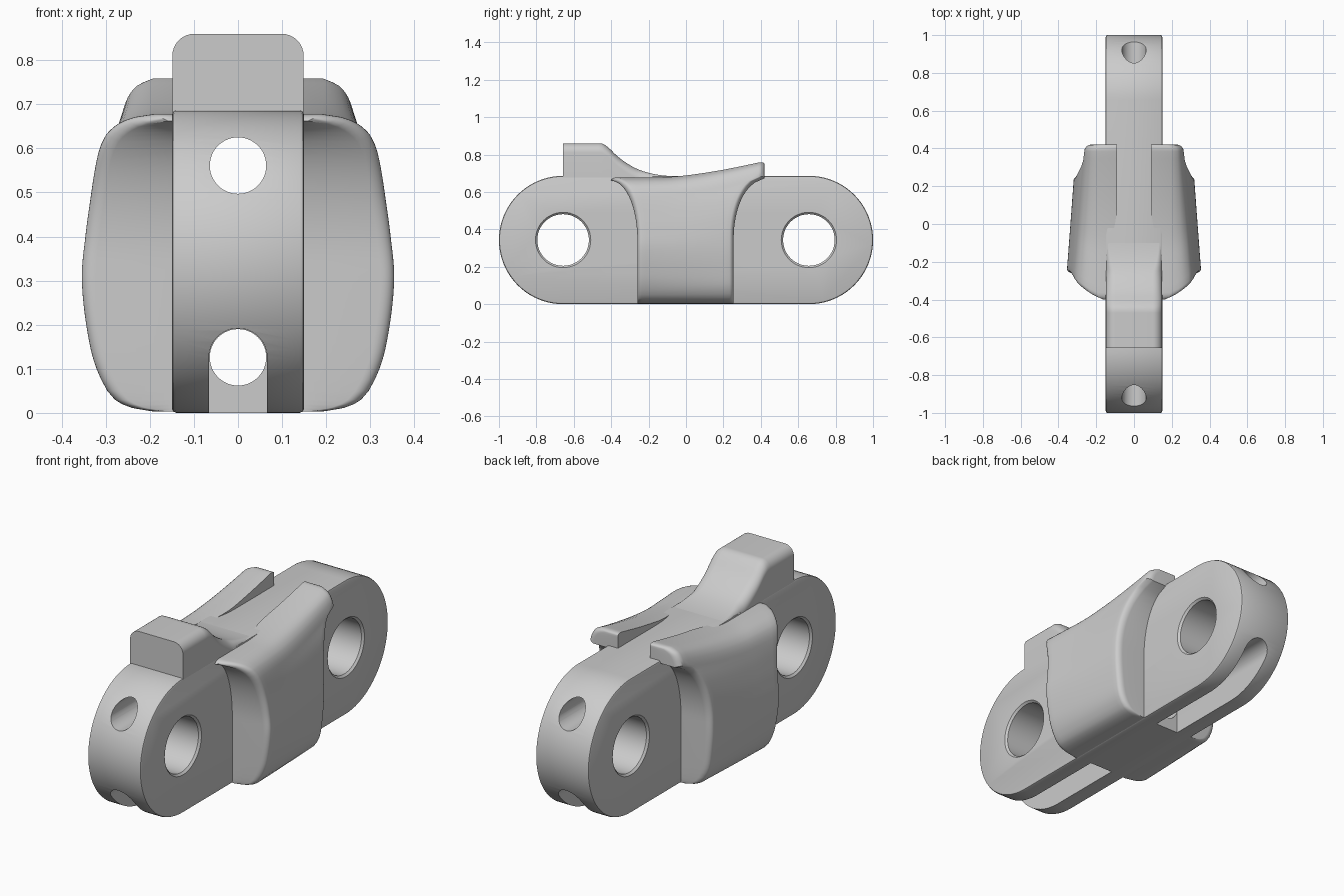
import bpy, bmesh
from math import sin, cos, pi, sqrt, radians

if "Cube" in bpy.data.objects:
    bpy.data.objects.remove(bpy.data.objects["Cube"])

GREY = (0.6, 0.6, 0.6, 1)
steel = bpy.data.materials.new("plain grey")
steel.use_nodes = True
steel.diffuse_color = GREY
steel.node_tree.nodes["Principled BSDF"].inputs["Base Color"].default_value = GREY

HALF, RAD, END = 0.15, 0.343, 0.657   # plate half width, end radius, end centre


def loft(name, rings, strip_caps=False):
    """Skin equal-length closed rings and close both ends."""
    bm = bmesh.new()
    rows = [[bm.verts.new(p) for p in ring] for ring in rings]
    n = len(rows[0])
    for a, b in zip(rows, rows[1:]):
        for i in range(n):
            j = (i + 1) % n
            bm.faces.new((a[i], a[j], b[j], b[i]))
    for row in (rows[0], rows[-1]):
        if strip_caps:
            for i in range(n // 2 - 1):
                bm.faces.new((row[i], row[i + 1], row[n - 2 - i], row[n - 1 - i]))
        else:
            bm.faces.new(row)
    bmesh.ops.recalc_face_normals(bm, faces=bm.faces[:])
    mesh = bpy.data.meshes.new(name)
    bm.to_mesh(mesh)
    bm.free()
    mesh.materials.append(steel)
    obj = bpy.data.objects.new(name, mesh)
    bpy.context.collection.objects.link(obj)
    return obj


def activate(obj):
    bpy.ops.object.select_all(action='DESELECT')
    obj.select_set(True)
    bpy.context.view_layer.objects.active = obj


def smooth(obj, angle=35):
    activate(obj)
    bpy.ops.object.shade_smooth_by_angle(angle=radians(angle))


def cut(target, cutter):
    cutter.hide_render = True
    mod = target.modifiers.new("cut", 'BOOLEAN')
    mod.operation = 'DIFFERENCE'
    mod.solver = 'EXACT'
    mod.object = cutter
    activate(target)
    bpy.ops.object.modifier_apply(modifier=mod.name)
    bpy.data.objects.remove(cutter)


def circle(r, n=48):
    return [(r * cos(2 * pi * i / n), r * sin(2 * pi * i / n)) for i in range(n)]


def interp(table, t):
    """Smooth (Catmull-Rom style) lookup in a short table of (t, value)."""
    for i, ((a, u), (b, v)) in enumerate(zip(table, table[1:])):
        if t <= b:
            f = (t - a) / (b - a)
            p, q = table[max(i - 1, 0)], table[min(i + 2, len(table) - 1)]
            m0 = (v - p[1]) / (b - p[0]) * (b - a)
            m1 = (q[1] - u) / (q[0] - a) * (b - a)
            g = f * f * (3 - 2 * f)
            return u + (v - u) * g + m0 * f * (1 - f) ** 2 - m1 * f * f * (1 - f)
    return table[-1][1]


# Link plate with round ends and softened rims
def obround(x, inset):
    r = RAD - inset
    pts = []
    for side, start in ((1, -pi / 2), (-1, pi / 2)):
        for i in range(41):
            a = start + pi * i / 40
            pts.append((x, side * END + r * cos(a), RAD + r * sin(a)))
    return pts


rims = [(-HALF, 0.01), (-HALF + 0.003, 0.003), (-HALF + 0.01, 0)]
plate = loft("link_plate", [obround(x, i) for x, i in rims]
             + [obround(-x, i) for x, i in reversed(rims)])

# Pin holes with chamfered rims, and open slots under both ends
for side in (-1, 1):
    hole = [(-0.16, 0.158), (-0.14, 0.138), (0.14, 0.138), (0.16, 0.158)]
    cut(plate, loft("pin_cutter", [[(x, side * END + u, RAD + v) for u, v in circle(r)]
                                   for x, r in hole]))
    arch = [(0.066 * cos(pi * i / 24), 0.126 + 0.066 * sin(pi * i / 24)) for i in range(25)]
    arch += [(-0.066, -0.1), (0.066, -0.1)]
    cut(plate, loft("slot_cutter", [[(x, side * y, z) for x, z in arch] for y in (0.25, 1.1)]))

# Lengthwise bores
for z, reach in ((0.561, 1.1), (0.126, 0.35)):
    cut(plate, loft("bore_cutter", [[(u, y, z + v) for u, v in circle(0.064)]
                                    for y in (-reach, reach)]))
smooth(plate)


# Stop block running down a concave ramp
def ramp_ring(y, top):
    r = min(0.05, max(top - 0.67, 0.004))
    w = HALF - 0.001
    pts = [(w, y, 0.645)]
    pts += [(w - r + r * cos(a), y, top - r + r * sin(a))
            for a in [pi / 2 * i / 8 for i in range(9)]]
    return pts + [(-x, y, z) for x, y, z in reversed(pts)]


ramp = [(-0.45, 0.86), (-0.42, 0.842), (-0.36, 0.785), (-0.28, 0.732),
        (-0.2, 0.702), (-0.1, 0.686), (0.02, 0.684)]
tops = [(-END, 0.86), (-0.47, 0.86)]
tops += [(y, interp(ramp, y)) for y in [-0.45 + 0.47 * i / 28 for i in range(29)]]
smooth(loft("stop_block", [ramp_ring(y, t) for y, t in tops]), 40)

# Saddle wings: outer width against relative height, at the front and the back
FRONT = [(0, 0.19), (0.012, 0.24), (0.04, 0.28), (0.11, 0.312), (0.22, 0.337),
         (0.44, 0.356), (0.6, 0.347), (0.72, 0.336), (0.82, 0.326), (0.89, 0.315),
         (0.935, 0.299), (0.97, 0.27), (0.99, 0.235), (1, 0.19)]
BACK = [(0, 0.19), (0.012, 0.23), (0.04, 0.264), (0.11, 0.294), (0.22, 0.309),
        (0.4, 0.318), (0.6, 0.31), (0.75, 0.292), (0.86, 0.268), (0.94, 0.25),
        (0.98, 0.228), (1, 0.195)]
HEIGHTS = [0, 0.005, 0.012, 0.025, 0.04, 0.07] + [0.11 + 0.82 * i / 26 for i in range(27)]
HEIGHTS += [0.945, 0.96, 0.97, 0.98, 0.99, 1]


def flare(z, start, height):
    u = min(max((z - start) / height, 0), 1)
    return 1 - sqrt(1 - u * u)


def inner(y):
    f = min(max((y + 0.25) / 0.35, 0), 1)
    return 0.145 - 0.055 * f * f * (3 - 2 * f)


def wing_ring(side, s, inset):
    outer, inside = [], []
    top = 0.678 + 0.087 * max(0, (s + 0.35) / 1.35) ** 1.5
    f = (s + 1) / 2
    for t in HEIGHTS:
        y0 = -0.26 - 0.14 * flare(t * 0.678, 0.35, 0.325)
        y1 = 0.255 + 0.165 * flare(t * 0.765, 0.36, 0.32)
        y = y0 + (y1 - y0) * f
        z = 0.003 + t * (top - 0.003 - 0.5 * inset)
        x = interp(FRONT, t) * (1 - f) + interp(BACK, t) * f - inset
        outer.append((side * max(x, inner(y) + 0.01), y, z))
        inside.append((side * inner(y), y, z))
    return outer + inside[::-1]


edge = []
for i in range(7):
    a = pi / 2 * i / 6
    edge.append((1 - 0.09 * (1 - cos(a)), 0.032 * (1 - sin(a))))
spans = [(-s, i) for s, i in edge]
spans += [(-0.91 + 1.82 * i / 20, 0) for i in range(1, 20)]
spans += edge[::-1]
for side, name in ((1, "left_wing"), (-1, "right_wing")):
    smooth(loft(name, [wing_ring(side, s, i) for s, i in spans], strip_caps=True), 40)
